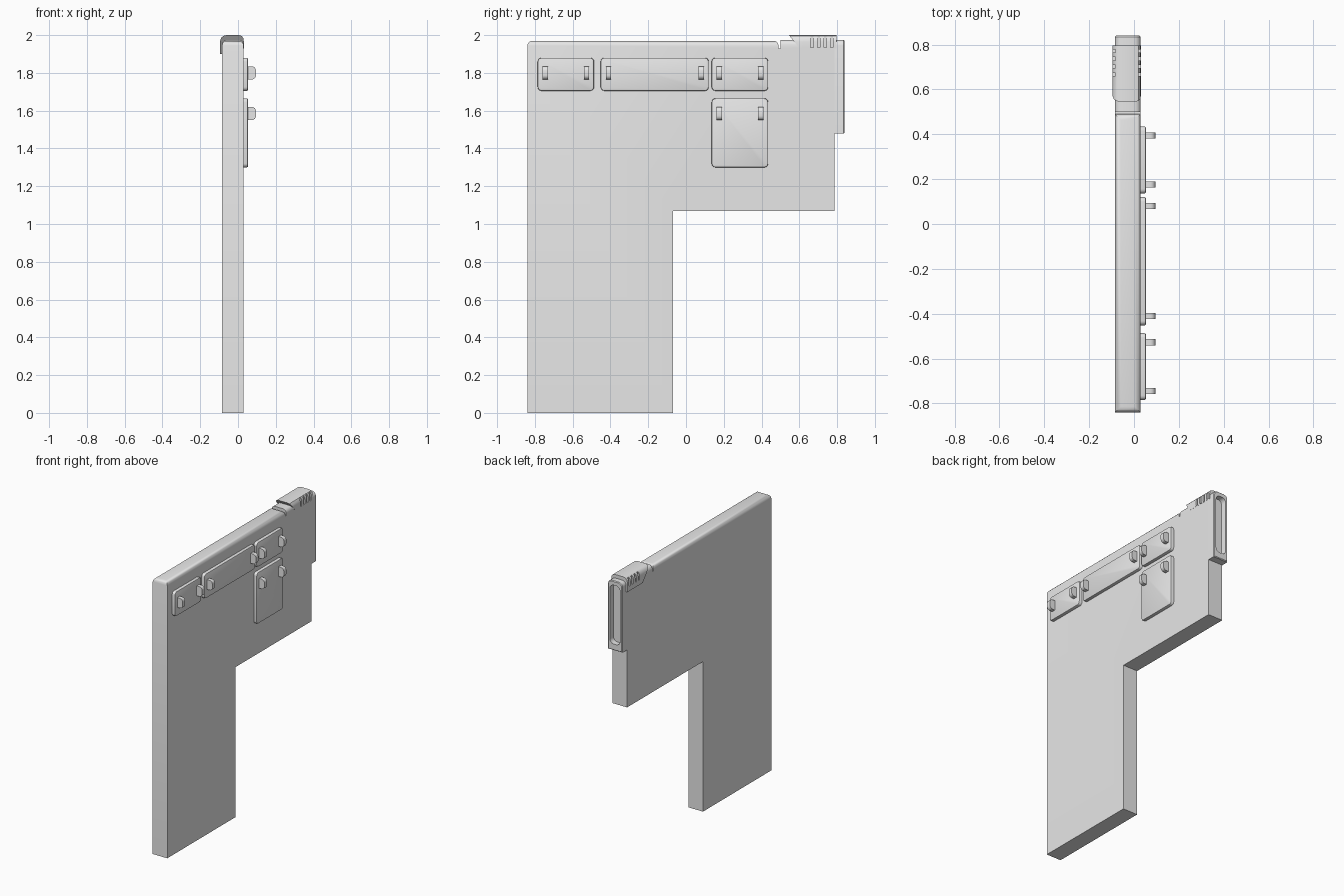
import bpy, bmesh, math

if "Cube" in bpy.data.objects:
    bpy.data.objects.remove(bpy.data.objects["Cube"], do_unlink=True)

grey = bpy.data.materials.new("plain grey")
grey.use_nodes = True
grey.diffuse_color = (0.8, 0.8, 0.8, 1)
grey.node_tree.nodes["Principled BSDF"].inputs["Base Color"].default_value = (0.8, 0.8, 0.8, 1)

LEFT, RIGHT = 0.03, -0.085  # side faces of the slab


def rounded(u0, u1, v0, v1, r, steps=4):
    """Rounded rectangle outline."""
    pts = []
    corners = ((u1 - r, v1 - r), (u0 + r, v1 - r), (u0 + r, v0 + r), (u1 - r, v0 + r))
    for k, (cu, cv) in enumerate(corners):
        for i in range(steps + 1):
            a = math.pi / 2 * (k + i / steps)
            pts.append((cu + r * math.cos(a), cv + r * math.sin(a)))
    return pts


def prism(name, outline, axis, a, b, bevel=0, pick=None, segments=3, shape=None):
    """Extrude an outline along x (y,z points) or y (x,z points), bevelling picked edges."""
    bm = bmesh.new()
    rings = []
    for d in (a, b):
        rings.append([bm.verts.new((d, u, v) if axis == "x" else (u, d, v)) for u, v in outline])
    n = len(outline)
    bm.faces.new(rings[0])
    bm.faces.new(rings[1])
    for i in range(n):
        j = (i + 1) % n
        bm.faces.new((rings[0][i], rings[0][j], rings[1][j], rings[1][i]))
    if shape:
        for v in bm.verts:
            shape(v.co)
    bmesh.ops.recalc_face_normals(bm, faces=bm.faces)
    if bevel:
        edges = [e for e in bm.edges if all(pick(v.co) for v in e.verts)]
        bmesh.ops.bevel(bm, geom=edges, offset=bevel, segments=segments,
                        profile=0.5, affect="EDGES")
    mesh = bpy.data.meshes.new(name)
    bm.to_mesh(mesh)
    bm.free()
    mesh.materials.append(grey)
    ob = bpy.data.objects.new(name, mesh)
    bpy.context.collection.objects.link(ob)
    return ob


def select(ob):
    bpy.ops.object.select_all(action="DESELECT")
    ob.select_set(True)
    bpy.context.view_layer.objects.active = ob


def cut(ob, cutter):
    cutter.hide_render = True
    select(ob)
    mod = ob.modifiers.new("cut", "BOOLEAN")
    mod.operation = "DIFFERENCE"
    mod.solver = "EXACT"
    mod.object = cutter
    bpy.ops.object.modifier_apply(modifier=mod.name)


parts = []

# Main slab: tall front leg with a rear arm, rounded along the top
slab = [(-0.84, 0), (-0.07, 0), (-0.07, 1.07), (0.785, 1.07),
        (0.785, 1.93), (0.49, 1.93), (0.49, 1.97), (-0.84, 1.97)]
body = prism("body", slab, "x", RIGHT, LEFT, 0.026, lambda c: c.z > 1.96)
parts.append(body)

# Raised block behind the notch
block = prism("rear_block", [(RIGHT, 1.93), (LEFT, 1.93), (LEFT, 1.975), (RIGHT, 1.975)],
              "y", 0.5, 0.79)
parts.append(block)
bm = bmesh.new()
bm.from_mesh(block.data)
long_edges = [e for e in bm.edges if all(v.co.z > 1.97 for v in e.verts)
              and abs(e.verts[0].co.y - e.verts[1].co.y) > 0.1]
bmesh.ops.bevel(bm, geom=long_edges, offset=0.026, segments=3, profile=0.5, affect="EDGES")
bm.to_mesh(block.data)
bm.free()

# Cap: hooks over the right side, its front edge slopes back
section = [(-0.096, 1.9), (-0.096, 1.965), (-0.09, 1.985), (-0.078, 1.996), (-0.06, 2.0),
           (0.005, 2.0), (0.02, 1.995), (0.028, 1.984), (0.031, 1.965), (0.031, 1.93),
           (-0.08, 1.93), (-0.08, 1.9)]


def slope_front(c):
    if c.y < 0.6:
        c.y += (2.0 - c.z) * 0.8


cap = prism("cap", section, "y", 0.545, 0.797, shape=slope_front)
parts.append(cap)

# Grip grooves on both sides of the cap
for i in range(4):
    y = 0.667 + i * 0.035
    for x0, x1 in ((-0.12, -0.083), (0.019, 0.06)):
        groove = prism("groove_cutter", [(x0, 1.935), (x1, 1.935), (x1, 2.05), (x0, 2.05)],
                       "y", y - 0.007, y + 0.007)
        for target in (cap, block):
            cut(target, groove)
        bpy.data.objects.remove(groove, do_unlink=True)

# Rear frame with a long rounded slot
frame_outline = [p for p in rounded(RIGHT, LEFT, 1.48, 1.975, 0.03) if p[1] > 1.7]
frame_outline += [(RIGHT, 1.48), (LEFT, 1.48)]
frame = prism("rear_frame", frame_outline, "y", 0.78, 0.84, 0.005, lambda c: c.y > 0.83, 1)
slot = prism("slot_cutter", rounded(RIGHT + 0.018, LEFT - 0.018, 1.525, 1.945, 0.03),
             "y", 0.8, 0.9)
cut(frame, slot)
bpy.data.objects.remove(slot, do_unlink=True)
parts.append(frame)

# Side plates, each with two pegs: front y, rear y, bottom z, top z, peg ys, peg z
plates = {
    "front_plate": (-0.785, -0.487, 1.705, 1.88, (-0.745, -0.527), 1.8),
    "long_plate": (-0.452, 0.12, 1.705, 1.88, (-0.41, 0.08), 1.8),
    "rear_plate": (0.136, 0.435, 1.705, 1.88, (0.176, 0.395), 1.8),
    "lower_plate": (0.136, 0.435, 1.3, 1.665, (0.176, 0.395), 1.585),
}
for name, (y0, y1, z0, z1, pegs, pz) in plates.items():
    parts.append(prism(name, rounded(y0, y1, z0, z1, 0.02), "x", LEFT - 0.005, 0.053,
                       0.006, lambda c: c.x > 0.05, 2))
    for k, y in enumerate(pegs):
        peg = rounded(0.04, 0.095, pz - 0.035, pz + 0.035, 0.022)
        peg = [(0.04 if x < 0.063 else x, z) for x, z in peg if x > 0.06]
        peg += [(0.04, pz - 0.035), (0.04, pz + 0.035)]
        peg.sort(key=lambda p: math.atan2(p[1] - pz, p[0] - 0.065))
        parts.append(prism(f"{name}_peg_{k + 1}", peg, "y", y - 0.014, y + 0.014))

for ob in parts:
    select(ob)
    bpy.ops.object.shade_smooth_by_angle(angle=math.radians(35))
